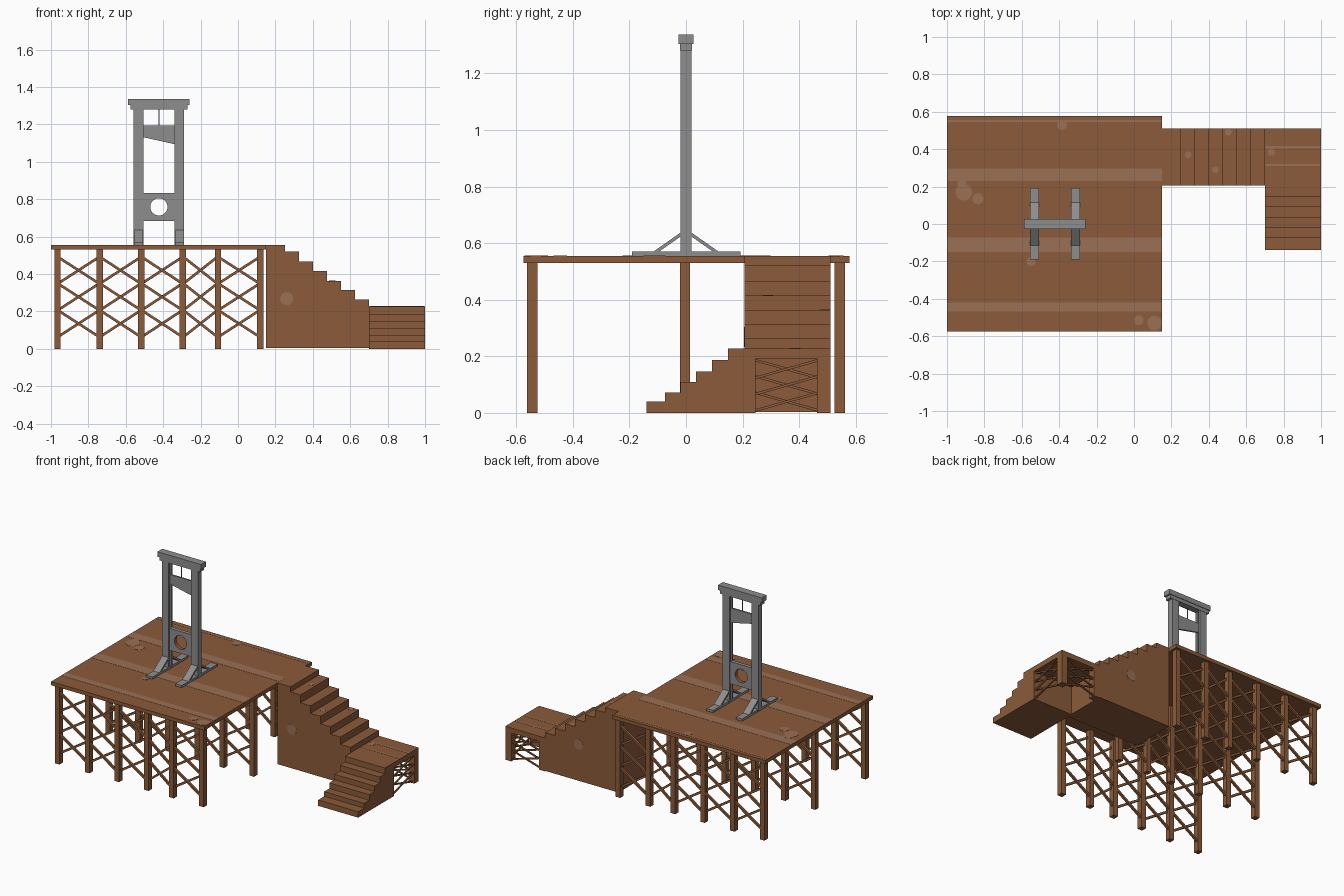
import bpy, bmesh, math
from mathutils import Vector, Matrix

if "Cube" in bpy.data.objects:
    bpy.data.objects.remove(bpy.data.objects["Cube"])


def material(name, rgb):
    m = bpy.data.materials.new(name)
    m.diffuse_color = (*rgb, 1)
    m.use_nodes = True
    m.node_tree.nodes["Principled BSDF"].inputs["Base Color"].default_value = m.diffuse_color
    return m


WOOD = material("brown wood", (0.26, 0.105, 0.042))
WORN = material("worn wood", (0.32, 0.16, 0.09))
GREY = material("grey timber", (0.27, 0.27, 0.27))


def finish(name, bm, *mats):
    bmesh.ops.recalc_face_normals(bm, faces=bm.faces)
    me = bpy.data.meshes.new(name)
    bm.to_mesh(me)
    bm.free()
    for m in mats:
        me.materials.append(m)
    ob = bpy.data.objects.new(name, me)
    bpy.context.collection.objects.link(ob)
    return ob


def add_box(bm, x0, x1, y0, y1, z0, z1):
    mat = Matrix.Translation(((x0 + x1) / 2, (y0 + y1) / 2, (z0 + z1) / 2)) @ \
        Matrix.Diagonal((x1 - x0, y1 - y0, z1 - z0, 1))
    bmesh.ops.create_cube(bm, size=1, matrix=mat)


def box(name, mat, *ext):
    bm = bmesh.new()
    add_box(bm, *ext)
    return finish(name, bm, mat)


def add_bar(bm, a, b, w):
    # square bar between two points
    a, b = Vector(a), Vector(b)
    d = b - a
    rot = d.to_track_quat('Z', 'Y').to_matrix().to_4x4()
    bmesh.ops.create_cube(bm, size=1, matrix=Matrix.Translation((a + b) / 2) @ rot
                          @ Matrix.Diagonal((w, w, d.length, 1)))


def prism(name, mat, pts, axis, lo, hi):
    # extrude a 2D profile along x, y or z
    put = {'x': lambda u, v: (lo, u, v), 'y': lambda u, v: (u, lo, v), 'z': lambda u, v: (u, v, lo)}[axis]
    bm = bmesh.new()
    f = bm.faces.new([bm.verts.new(put(u, v)) for u, v in pts])
    r = bmesh.ops.extrude_face_region(bm, geom=[f])
    step = Vector([(hi - lo) * (axis == c) for c in 'xyz'])
    bmesh.ops.translate(bm, vec=step, verts=[g for g in r['geom'] if isinstance(g, bmesh.types.BMVert)])
    return finish(name, bm, mat)


def disc(name, c, r, axis='z'):
    # thin round worn spot
    bm = bmesh.new()
    rot = Matrix.Rotation(math.pi / 2, 4, 'X') if axis == 'y' else Matrix()
    bmesh.ops.create_cone(bm, cap_ends=True, segments=14, radius1=r, radius2=r, depth=0.003,
                          matrix=Matrix.Translation(c) @ rot)
    finish(name, bm, WORN)


# deck and worn stripes
DECK = 0.555
box("deck", WOOD, -1, 0.15, -0.575, 0.578, 0.53, DECK)
for i, (a, b) in enumerate([(0.23, 0.298), (-0.15, -0.072), (-0.468, -0.42), (0.545, 0.555)]):
    box(f"deck_stripe_{i}", WORN, -0.999, 0.149, a, b, DECK - 0.001, DECK + 0.001)

# posts and cross bracing under the deck
xs = [-0.965, -0.74, -0.517, -0.295, -0.107, 0.118]
posts, braces = bmesh.new(), bmesh.new()
for y in (-0.543, -0.003, 0.543):
    for x in xs:
        add_box(posts, x - 0.017, x + 0.017, y - 0.018, y + 0.018, 0, 0.535)
    for x0, x1 in zip(xs, xs[1:]):
        for z in (0.135, 0.278, 0.42):
            for s in (-1, 1):
                add_bar(braces, (x0 + 0.01, y + s * 0.007, z - s * 0.066),
                        (x1 - 0.01, y + s * 0.007, z + s * 0.066), 0.014)
finish("deck_posts", posts, WOOD)
finish("deck_braces", braces, WOOD)

# upper staircase, solid, running along x
pts = [(0.15, 0.004), (0.15, DECK)]
heights = [DECK, 0.52, 0.466, 0.415, 0.364, 0.314, 0.264]
for i, z in enumerate(heights):
    x = 0.25 + 0.075 * i
    pts += [(x, z), (x, heights[i + 1] if i < 6 else 0.004)]
prism("upper_stairs", WOOD, pts, 'y', 0.207, 0.51)

# lower staircase, solid, running along y
pts = [(0.245, 0), (-0.14, 0)]
heights = [0.04, 0.072, 0.11, 0.147, 0.187, 0.227]
ys = [-0.14, -0.075, -0.02, 0.036, 0.092, 0.148, 0.245]
for i, z in enumerate(heights):
    pts += [(ys[i], z), (ys[i + 1], z)]
prism("lower_stairs", WOOD, pts, 'x', 0.70, 1.0)

# open landing with braced sides
box("landing_top", WOOD, 0.70, 1, 0.245, 0.51, 0.192, 0.227)
box("landing_post_outer", WOOD, 0.955, 1, 0.463, 0.51, 0, 0.192)
box("landing_post_inner", WOOD, 0.70, 0.745, 0.463, 0.51, 0, 0.192)
bm = bmesh.new()
for z in (0.04, 0.098, 0.155):
    for s in (-1, 1):
        add_bar(bm, (0.985 + s * 0.004, 0.243, z - s * 0.032), (0.985 + s * 0.004, 0.47, z + s * 0.032), 0.009)
        add_bar(bm, (0.74, 0.495 + s * 0.004, z - s * 0.032), (0.96, 0.495 + s * 0.004, z + s * 0.032), 0.009)
finish("landing_braces", bm, WOOD)

# worn spots
for i, (x, y, z, r) in enumerate([
        (-0.91, 0.17, DECK, 0.045), (-0.92, 0.215, DECK, 0.025), (-0.835, 0.135, DECK, 0.03),
        (-0.385, 0.53, DECK, 0.027), (-0.55, -0.2, DECK, 0.025), (0.025, -0.515, DECK, 0.027),
        (0.11, -0.53, DECK, 0.04), (0.29, 0.37, 0.52, 0.018), (0.435, 0.29, 0.415, 0.018),
        (0.505, 0.49, 0.364, 0.018), (0.735, 0.385, 0.227, 0.02)]):
    disc(f"worn_spot_{i}", (x, y, z), r)
disc("side_spot_front", (0.26, 0.207, 0.268), 0.035, 'y')
disc("side_spot_back", (0.45, 0.51, 0.25), 0.035, 'y')
for i, y in enumerate((0.315, 0.41)):
    box(f"landing_stripe_{i}", WORN, 0.702, 0.998, y - 0.006, y + 0.006, 0.226, 0.228)

# frame: grooved uprights, feet and struts, mirrored about the frame centre
CX = -0.423
for side, s in (("left", -1), ("right", 1)):
    i, o = CX + s * 0.083, CX + s * 0.135
    g = i + s * 0.012
    prism(f"upright_{side}", GREY, [(o, -0.02), (o, 0.02), (i, 0.02), (i, 0.008), (g, 0.008),
                                    (g, -0.008), (i, -0.008), (i, -0.02)], 'z', DECK, 1.285)
    lo, hi = sorted((i + s * 0.002, o - s * 0.002))
    box(f"foot_{side}", GREY, lo, hi, -0.19, 0.192, DECK, 0.57)
    for end, t in (("front", -1), ("back", 1)):
        prism(f"strut_{side}_{end}", GREY, [(t * 0.115, 0.57), (t * 0.018, 0.638), (t * 0.018, 0.624),
                                            (t * 0.095, 0.57)], 'x', lo, hi)

# head beams, rope and blade
box("head_beam_lower", GREY, CX - 0.152, CX + 0.152, -0.022, 0.022, 1.28, 1.303)
box("head_beam_upper", GREY, CX - 0.164, CX + 0.164, -0.026, 0.026, 1.303, 1.337)
box("rope", GREY, CX - 0.002, CX + 0.002, -0.002, 0.002, 1.19, 1.285)
prism("blade", GREY, [(CX - 0.09, 1.195), (CX + 0.09, 1.195), (CX + 0.09, 1.093), (CX - 0.09, 1.133)],
      'y', -0.006, 0.006)

# neck board with round hole, built as a frame-to-circle ring
bm = bmesh.new()
N, HW, HH, CZ, R = 32, 0.084, 0.075, 0.759, 0.046
rings = []
for y in (-0.012, 0.012):
    inner, outer = [], []
    for k in range(N):
        a = 2 * math.pi * k / N
        c, d = math.cos(a), math.sin(a)
        m = max(abs(c), abs(d))
        inner.append(bm.verts.new((CX + R * c, y, CZ + R * d)))
        outer.append(bm.verts.new((CX + HW * c / m, y, CZ + HH * d / m)))
    rings.append((inner, outer))
(fi, fo), (bi, bo) = rings
for k in range(N):
    j = (k + 1) % N
    for n, (p, q) in enumerate(((fi, fo), (bi, bo), (fo, bo), (fi, bi))):
        f = bm.faces.new((p[k], p[j], q[j], q[k]))
        f.material_index = int(n == 3)  # wooden lining of the hole
finish("neck_board", bm, GREY, WOOD)
